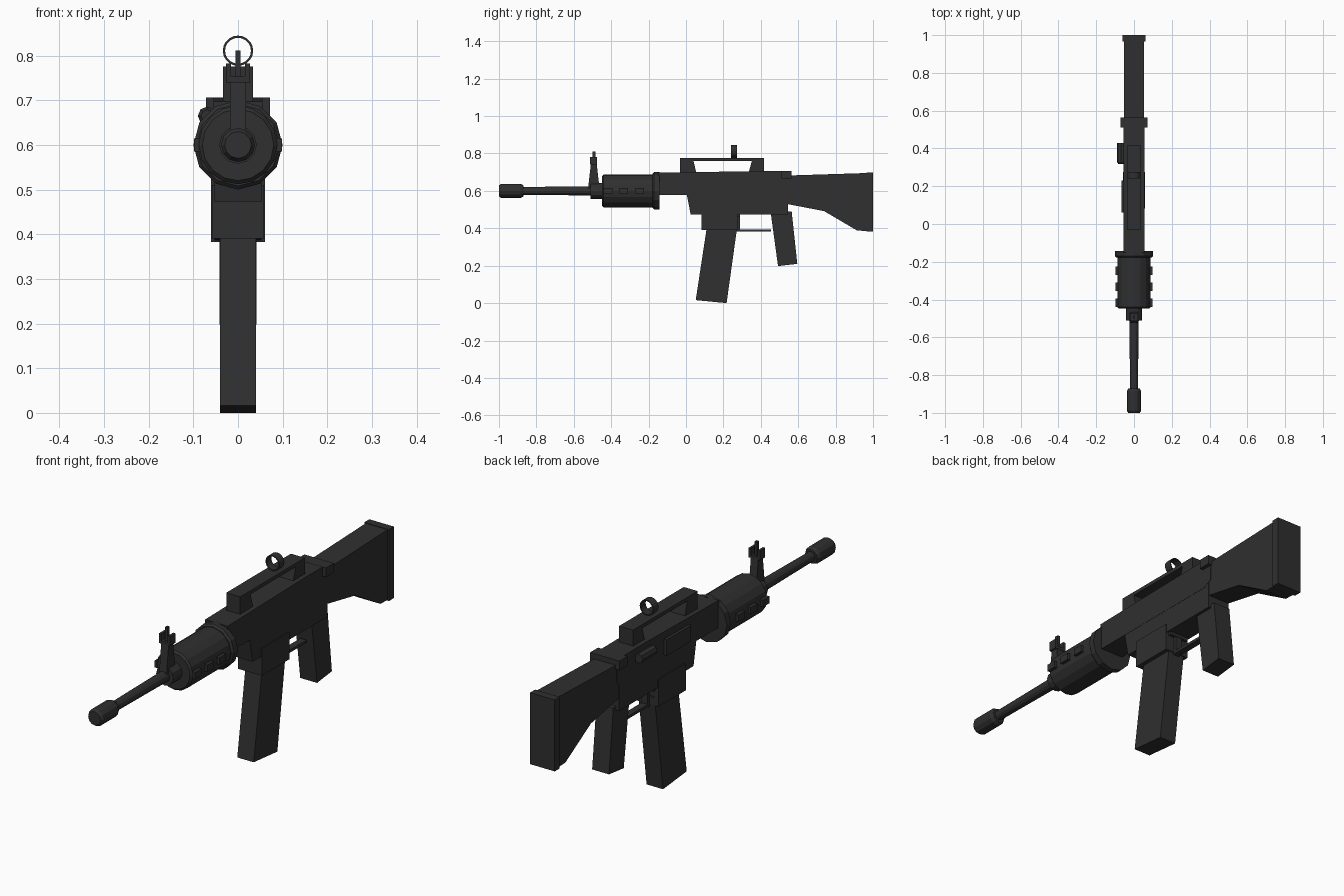
import bpy, bmesh, math
from mathutils import Vector

mat = bpy.data.materials.new("charcoal")
mat.diffuse_color = (0.029, 0.029, 0.029, 1)
AXIS_Z = 0.60


def finish(name, bm):
    bmesh.ops.recalc_face_normals(bm, faces=bm.faces)
    me = bpy.data.meshes.new(name)
    bm.to_mesh(me)
    bm.free()
    me.materials.append(mat)
    ob = bpy.data.objects.new(name, me)
    bpy.context.collection.objects.link(ob)
    return ob


def slab(name, pts, x0, x1):
    """Side profile of (y, z) points extruded across x."""
    bm = bmesh.new()
    f = bm.faces.new([bm.verts.new((x0, y, z)) for y, z in pts])
    r = bmesh.ops.extrude_face_region(bm, geom=[f])
    vs = [g for g in r["geom"] if isinstance(g, bmesh.types.BMVert)]
    bmesh.ops.translate(bm, verts=vs, vec=(x1 - x0, 0, 0))
    return finish(name, bm)


def box(name, x0, x1, y0, y1, z0, z1):
    return slab(name, [(y0, z0), (y1, z0), (y1, z1), (y0, z1)], x0, x1)


def lathe(name, prof, n=12, cx=0, cz=AXIS_Z, closed=False):
    """Revolve (y, radius) points about a line along y; cap the ends unless closed."""
    bm = bmesh.new()
    rings = [[bm.verts.new((cx + r * math.cos(2 * math.pi * i / n), y,
                            cz + r * math.sin(2 * math.pi * i / n)))
              for i in range(n)] for y, r in prof]
    pairs = list(zip(rings, rings[1:]))
    if closed:
        pairs.append((rings[-1], rings[0]))
    else:
        bm.faces.new(rings[0])
        bm.faces.new(rings[-1])
    for a, b in pairs:
        for i in range(n):
            j = (i + 1) % n
            bm.faces.new((a[i], a[j], b[j], b[i]))
    return finish(name, bm)


# Barrel, muzzle, collar
lathe("muzzle", [(-1.0, 0.030), (-0.988, 0.038), (-0.885, 0.038), (-0.87, 0.030)])
lathe("barrel", [(-0.88, 0.021), (-0.44, 0.025)])
lathe("barrel_collar", [(-0.51, 0.042), (-0.43, 0.042)])

# Handguard with side ribs and rear ring
lathe("handguard", [(-0.448, 0.080), (-0.44, 0.088), (-0.17, 0.088)], 16)
lathe("handguard_ring", [(-0.178, 0.092), (-0.17, 0.100), (-0.143, 0.100)])
for s in (-1, 1):
    for k in range(3):
        y = -0.44 + 0.085 * k
        xs = sorted((s * 0.07, s * 0.099))
        box("handguard_rib", xs[0], xs[1], y, y + 0.046, 0.585, 0.615)

# Front sight
slab("front_sight_tower", [(-0.524, 0.61), (-0.462, 0.61), (-0.478, 0.75), (-0.508, 0.75)],
     -0.018, 0.018)
box("front_sight_bar", -0.027, 0.027, -0.513, -0.475, 0.74, 0.753)
for s in (-1, 1):
    xs = sorted((s * 0.016, s * 0.027))
    box("front_sight_ear", xs[0], xs[1], -0.513, -0.475, 0.745, 0.782)
box("front_sight_post", -0.006, 0.006, -0.501, -0.485, 0.745, 0.811)

# Receiver
slab("upper_receiver", [(-0.15, 0.577), (0.52, 0.577), (0.56, 0.60), (0.56, 0.705),
                        (0.40, 0.706), (-0.15, 0.697)], -0.055, 0.055)
slab("lower_receiver", [(0.005, 0.577), (0.025, 0.473), (0.545, 0.473), (0.545, 0.60),
                        (0.005, 0.60)], -0.054, 0.054)
box("magazine_well", -0.058, 0.058, 0.083, 0.275, 0.39, 0.51)
box("rear_well_step", -0.045, 0.045, 0.27, 0.29, 0.46, 0.50)
box("charging_handle", -0.072, 0.072, 0.51, 0.565, 0.665, 0.706)
box("port_cover", -0.067, -0.05, 0.06, 0.23, 0.60, 0.67)
lathe("forward_button", [(0.318, 0.014), (0.328, 0.021), (0.43, 0.021)], 8, -0.069, 0.665)

# Carry handle and ring sight
slab("carry_handle", [(-0.033, 0.69), (0.057, 0.69), (0.040, 0.760), (0.352, 0.760),
                      (0.333, 0.69), (0.417, 0.69), (0.417, 0.776), (-0.033, 0.776)],
     -0.034, 0.034)
lathe("ring_sight", [(0.24, 0.034), (0.274, 0.034), (0.274, 0.029), (0.24, 0.029)],
      20, 0, 0.811, True)

# Magazine and grip
slab("magazine", [(0.052, 0.016), (0.217, 0.0), (0.277, 0.43), (0.115, 0.43)], -0.04, 0.04)
slab("grip", [(0.492, 0.198), (0.595, 0.210), (0.565, 0.49), (0.452, 0.49)], -0.041, 0.041)

# Trigger guard
box("trigger_guard", -0.015, 0.015, 0.27, 0.455, 0.382, 0.394)
box("trigger_guard_front", -0.015, 0.015, 0.276, 0.288, 0.382, 0.48)

# Stock
slab("stock", [(0.54, 0.53), (0.738, 0.492), (0.915, 0.388), (0.98, 0.385), (0.98, 0.696),
               (0.54, 0.682)], -0.053, 0.053)
box("butt_plate", -0.06, 0.06, 0.965, 1.0, 0.383, 0.698)
